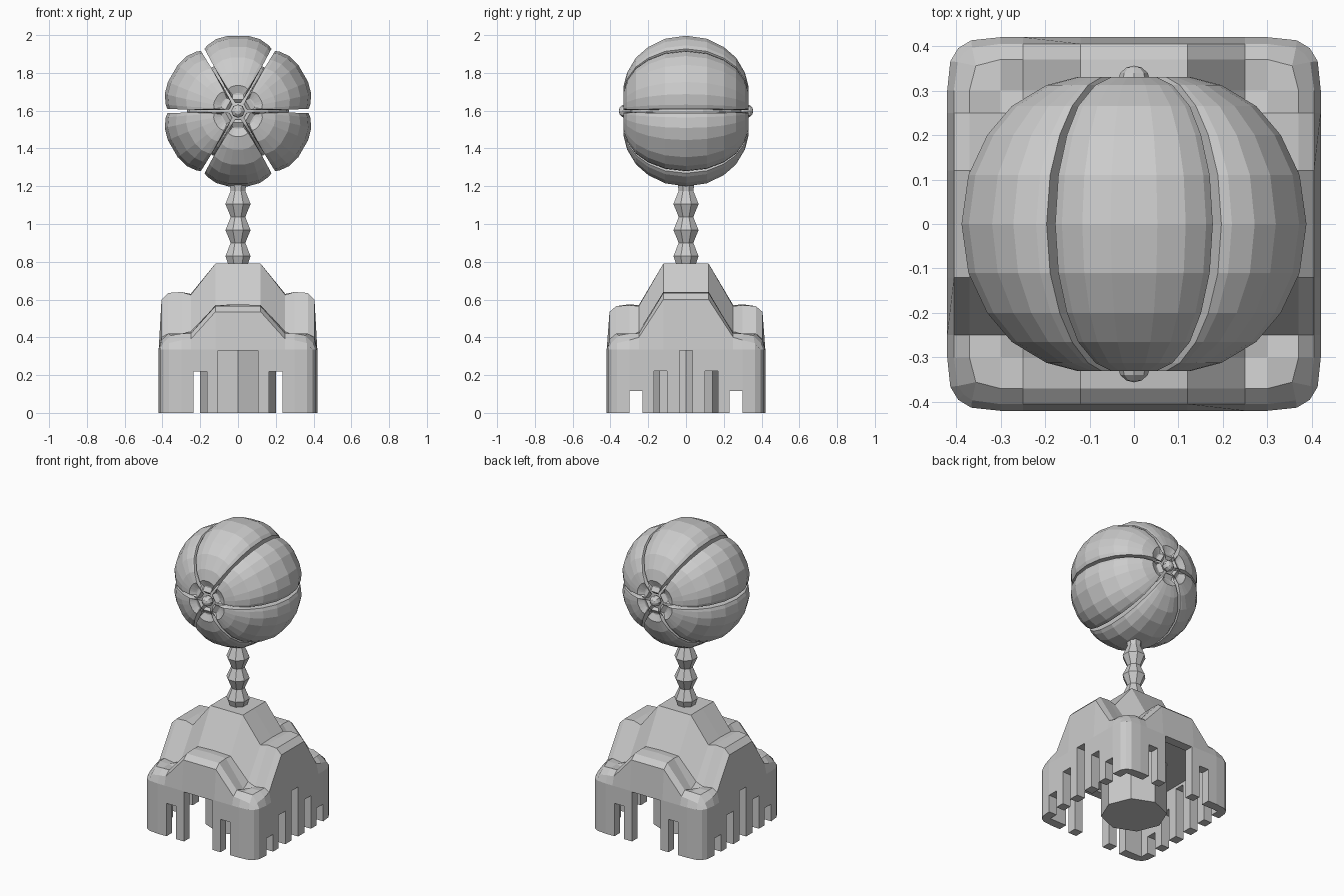
import bpy, bmesh, math

if "Cube" in bpy.data.objects:
    bpy.data.objects.remove(bpy.data.objects["Cube"])

def finish(bm, name):
    bmesh.ops.recalc_face_normals(bm, faces=bm.faces)
    me = bpy.data.meshes.new(name)
    bm.to_mesh(me)
    bm.free()
    ob = bpy.data.objects.new(name, me)
    bpy.context.collection.objects.link(ob)
    return ob

def loft(bm, rings):
    """Skin closed rings of points and cap both ends."""
    vs = [[bm.verts.new(p) for p in r] for r in rings]
    n = len(vs[0])
    for a, b in zip(vs, vs[1:]):
        for i in range(n):
            j = (i + 1) % n
            bm.faces.new((a[i], a[j], b[j], b[i]))
    bm.faces.new(vs[0])
    bm.faces.new(vs[-1])

def lathe(name, profile, sides, turn=0.0):
    bm = bmesh.new()
    loft(bm, [[(r * math.cos(turn + 2 * math.pi * k / sides),
                r * math.sin(turn + 2 * math.pi * k / sides), z)
               for k in range(sides)] for r, z in profile])
    return finish(bm, name)

def box(name, cx, cy, sx, sy, top):
    bm = bmesh.new()
    x, y = sx / 2, sy / 2
    ring = [(cx - x, cy - y), (cx + x, cy - y), (cx + x, cy + y), (cx - x, cy + y)]
    loft(bm, [[(a, b, z) for a, b in ring] for z in (-0.1, top)])
    ob = finish(bm, name)
    ob.hide_render = True
    return ob

# Domed roof with four gables and four corner humps, given as quarter heights
STEP = [0, .12, .25, .30, .37, .405]
HEIGHT = [[.79, .79, .57, .575, .565, .535],
          [.79, .79, .565, .57, .565, .535],
          [.63, .625, .43, .40, .42, .39],
          [.64, .64, .41, .42, .42, .385],
          [.635, .635, .42, .42, .41, .37],
          [.60, .60, .40, .385, .37, .35]]

def rounded(x, y):
    """Pull the square corners in to a rounded plan."""
    dx, dy = abs(x) - .30, abs(y) - .30
    if dx <= 0 or dy <= 0:
        return x, y
    s = max(dx, dy) / (dx ** 3 + dy ** 3) ** (1 / 3)
    return math.copysign(.30 + dx * s, x), math.copysign(.30 + dy * s, y)

def plan(i, j, rim=.405):
    def c(k):
        v = rim if abs(k) == 5 else STEP[abs(k)]
        return math.copysign(v, k)
    return rounded(c(i), c(j))

bm = bmesh.new()
span = range(-5, 6)
top = {(i, j): bm.verts.new((*plan(i, j), HEIGHT[abs(i)][abs(j)])) for i in span for j in span}
for i in range(-5, 5):
    for j in range(-5, 5):
        bm.faces.new((top[i, j], top[i + 1, j], top[i + 1, j + 1], top[i, j + 1]))
edge = ([(i, -5) for i in range(-5, 5)] + [(5, j) for j in range(-5, 5)]
        + [(i, 5) for i in range(5, -5, -1)] + [(-5, j) for j in range(5, -5, -1)])
rings = [[top[e] for e in edge]]
for z in (.335, 0):
    rings.append([bm.verts.new((*plan(i, j, .42), z)) for i, j in edge])
for a, b in zip(rings, rings[1:]):
    for k in range(len(edge)):
        m = (k + 1) % len(edge)
        bm.faces.new((a[k], a[m], b[m], b[k]))
bm.faces.new(rings[-1])
house = finish(bm, "base_house")

# Hollow inside, doorways and stepped window slots
cutters = [box("inside_cutter", 0, 0, .72, .72, .35),
           box("door_cutter", 0, 0, .21, 1, .33),
           box("side_door_cutter", 0, 0, 1, .07, .331)]
for s in (-1, 1):
    cutters += [box("front_slot_cutter", s * .2, 0, .07, 1, .22),
                box("side_slot_cutter", 0, s * .135, 1, .07, .221),
                box("low_slot_cutter", 0, s * .265, 1, .07, .115)]
bpy.context.view_layer.objects.active = house
for c in cutters:
    mod = house.modifiers.new("cut", 'BOOLEAN')
    mod.operation = 'DIFFERENCE'
    mod.solver = 'EXACT'
    mod.object = c
    bpy.ops.object.modifier_apply(modifier=mod.name)
    bpy.data.objects.remove(c)

# Central pillar and beaded stalk
lathe("inner_pillar", [(.2, 0), (.2, .40)], 8)
lathe("beaded_stalk", [(.05, .77), (.072, .83), (.042, .90), (.072, .968), (.042, 1.037),
                       (.072, 1.106), (.042, 1.175), (.05, 1.23)], 8, math.pi / 8)

# Six-segment ball: axis along y, centre at z = 1.6
CZ = 1.598
MERIDIAN = [(0, .402, 1), (.11, .386, 1), (.20, .342, 1), (.265, .285, 1),
            (.312, .205, .96), (.33, .135, .86), (.315, .095, .65)]
SECTION = [(28.3, .5), (28.3, .93), (25, .955), (17, .99), (7.5, 1.0)]
section = [(-a, f) for a, f in SECTION] + [(a, f) for a, f in reversed(SECTION)]
stations = [(-y, r, w) for y, r, w in reversed(MERIDIAN[1:])] + MERIDIAN
for k in range(6):
    mid = math.radians(30 + 60 * k)
    bm = bmesh.new()
    loft(bm, [[(r * f * math.cos(mid + math.radians(a * w)), y,
                CZ + r * f * math.sin(mid + math.radians(a * w))) for a, f in section]
              for y, r, w in stations])
    finish(bm, f"ball_segment_{k + 1}")

def ball(name, y, rx, ry, u, v):
    bm = bmesh.new()
    bmesh.ops.create_uvsphere(bm, u_segments=u, v_segments=v, radius=1)
    for p in bm.verts:
        x, q, z = p.co
        p.co = (x * rx, y + z * ry, CZ + q * rx)
    return finish(bm, name)

# Core seen between the segments, and end knobs
ball("ball_core", 0, .27, .295, 12, 10)
for s in (-1, 1):
    ball("end_knob", s * .322, .036, .034, 8, 6)
